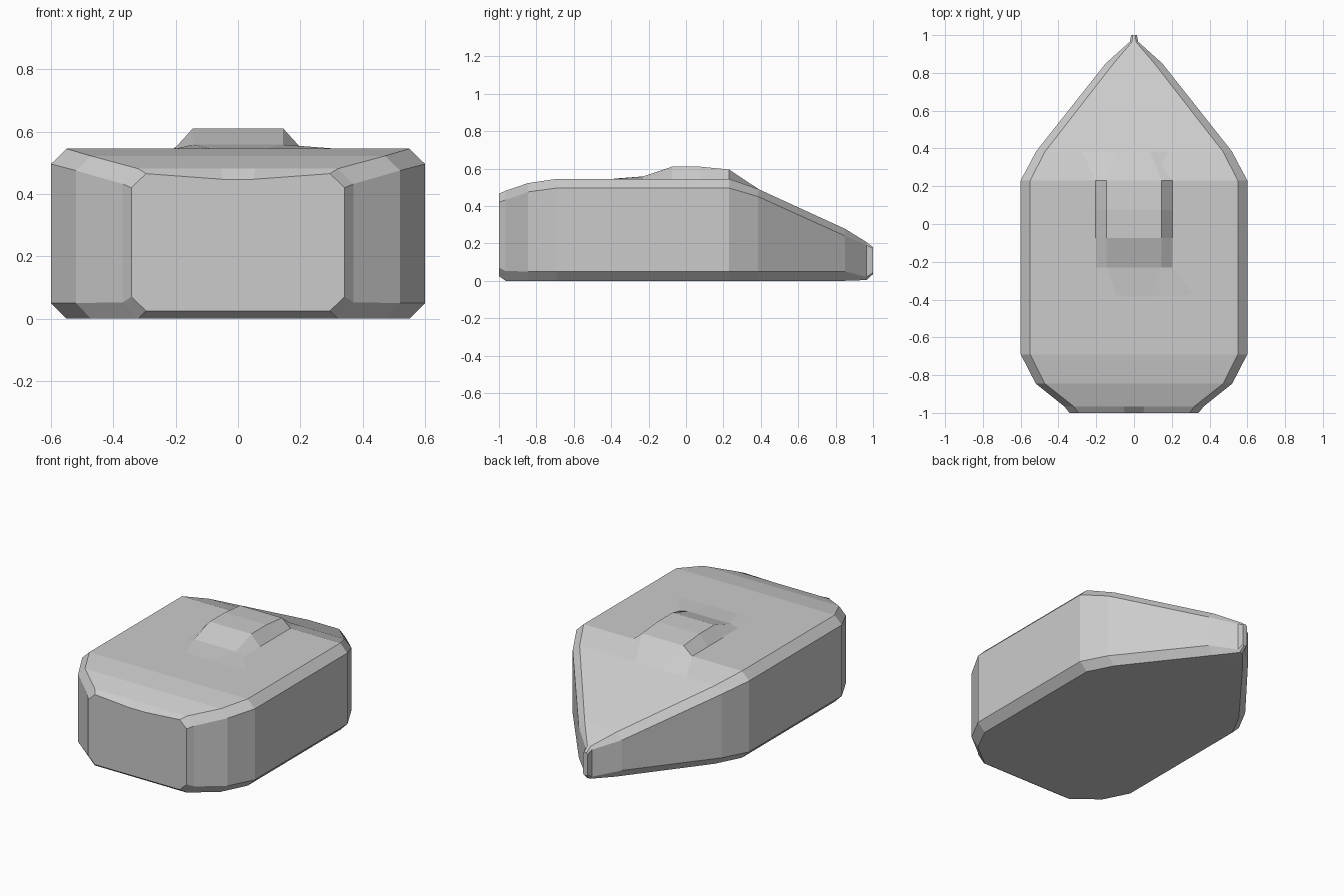
import bpy, bmesh

if "Cube" in bpy.data.objects:
    bpy.data.objects.remove(bpy.data.objects["Cube"])


def loft(name, rings, closed):
    """Skin a row of equal-length point rings with flat faces."""
    bm = bmesh.new()
    rows = [[bm.verts.new(p) for p in ring] for ring in rings]
    n = len(rows[0])
    for a, b in zip(rows, rows[1:]):
        for i in range(n if closed else n - 1):
            j = (i + 1) % n
            bm.faces.new((a[i], a[j], b[j], b[i]))
    if closed:
        bm.faces.new(rows[0])
        bm.faces.new(rows[-1])
    bmesh.ops.recalc_face_normals(bm, faces=bm.faces)
    if not closed and sum(f.normal.z for f in bm.faces) < 0:
        bmesh.ops.reverse_faces(bm, faces=bm.faces)
    mesh = bpy.data.meshes.new(name)
    bm.to_mesh(mesh)
    bm.free()
    obj = bpy.data.objects.new(name, mesh)
    bpy.context.collection.objects.link(obj)
    return obj


def mirrored(half, y):
    """Complete a right-hand half section (bottom to top) across x = 0."""
    return [(x, y, z) for x, z in half] + [(-x, y, z) for x, z in reversed(half)]


# Hull: y, side x, bevel x, bottom z, side low z, side high z, deck z, deck centre z
stations = [
    (-1.000, .342, .295, .025, .070, .420, .465, .447),
    (-0.965, .370, .320, 0, .052, .432, .481, .481),
    (-0.845, .520, .472, 0, .050, .475, .522, .522),
    (-0.690, .600, .550, 0, .050, .496, .545, .545),
    (0.230, .600, .550, 0, .050, .496, .545, .545),
    (0.385, .518, .470, 0, .050, .450, .491, .491),
    (0.850, .150, .108, 0, .050, .240, .278, .278),
    (0.965, .022, .010, .004, .020, .190, .207, .207),
    (1.000, .015, .008, .036, .044, .172, .180, .180),
]
loft("hull", [mirrored([(b, z0), (w, z1), (w, z2), (b, z3), (b * .17, zc)], y)
              for y, w, b, z0, z1, z2, z3, zc in stations], True)

# Raised deck hatch: y, base x, top x, base z, top z
hatch = [
    (-0.385, .330, .090, .544, .546),
    (-0.230, .205, .145, .544, .558),
    (-0.075, .205, .145, .544, .610),
    (0.075, .205, .145, .544, .610),
    (0.230, .205, .145, .544, .595),
    (0.385, .275, .085, .490, .492),
]
loft("deck_hatch", [mirrored([(b, z0), (t, z1)], y)
                    for y, b, t, z0, z1 in hatch], False)
